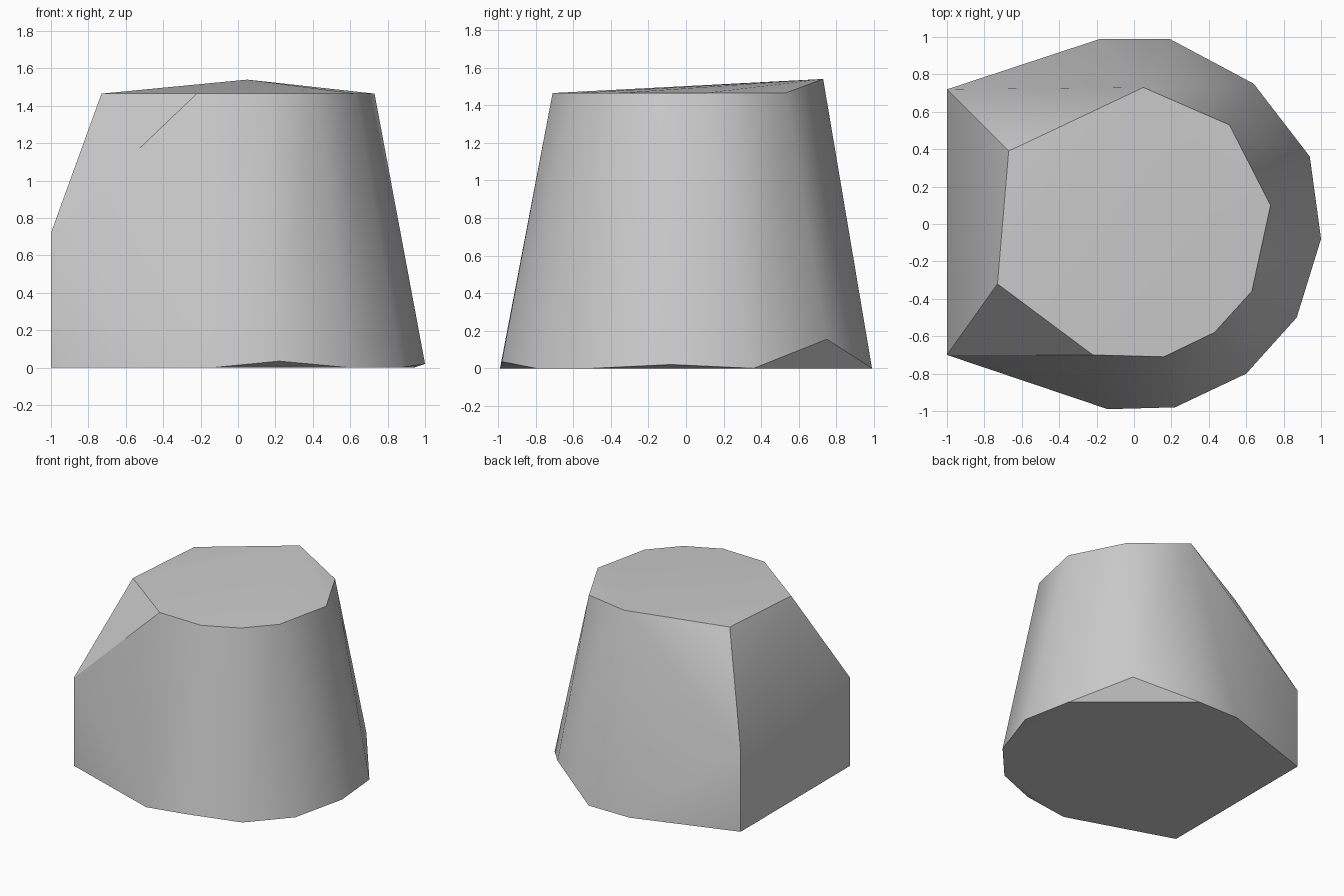
import bpy
import bmesh
import math

# Remove the default cube
default_cube = bpy.data.objects.get("Cube")
if default_cube:
    bpy.data.objects.remove(default_cube, do_unlink=True)


def make_material(name, colour):
    material = bpy.data.materials.new(name)
    material.use_nodes = True
    material.diffuse_color = colour
    shader = next(n for n in material.node_tree.nodes if n.type == 'BSDF_PRINCIPLED')
    shader.inputs["Base Color"].default_value = colour
    return material


def hull_object(name, points, material):
    """Wrap a tight faceted shell around the corner points."""
    bm = bmesh.new()
    for point in points:
        bm.verts.new(point)
    bmesh.ops.convex_hull(bm, input=bm.verts[:])
    loose = [v for v in bm.verts if not v.link_faces]
    bmesh.ops.delete(bm, geom=loose, context='VERTS')
    bmesh.ops.dissolve_limit(bm, angle_limit=math.radians(0.2),
                             verts=bm.verts[:], edges=bm.edges[:])
    bmesh.ops.recalc_face_normals(bm, faces=bm.faces[:])
    mesh = bpy.data.meshes.new(name)
    bm.to_mesh(mesh)
    bm.free()
    mesh.materials.append(material)
    obj = bpy.data.objects.new(name, mesh)
    bpy.context.collection.objects.link(obj)
    return obj


# Flat rim of the top, with one raised peak at the back
top_height = 1.465
top_rim = [(-.67, .39), (-.73, -.32), (-.22, -.7), (.16, -.71), (.43, -.58),
           (.63, -.36), (.73, .1), (.51, .53)]
peak = (.05, .73, 1.54)

# Base corners resting on the ground
base_rim = [(-.18, .99), (.19, .99), (.94, .36), (.87, -.5), (.6, -.8), (-.14, -.99)]

# Base corners lifted slightly off the ground
lifted_corners = [(.64, .75, .155), (1, -.08, .02), (.22, -.98, .035)]

# Upright flat wall on one side
wall_corners = [(-1, y, z) for y, height in ((.72, .66), (-.7, .72))
                for z in (0, height)]

points = [(x, y, top_height) for x, y in top_rim]
points += [(x, y, 0) for x, y in base_rim]
points += [peak] + lifted_corners + wall_corners

block = hull_object("tapered_block", points,
                    make_material("plain grey", (.6, .6, .6, 1)))

# Soft shading round the body, crisp edges at the rim and wall
bpy.ops.object.select_all(action='DESELECT')
block.select_set(True)
bpy.context.view_layer.objects.active = block
bpy.ops.object.shade_smooth_by_angle(angle=math.radians(30))
